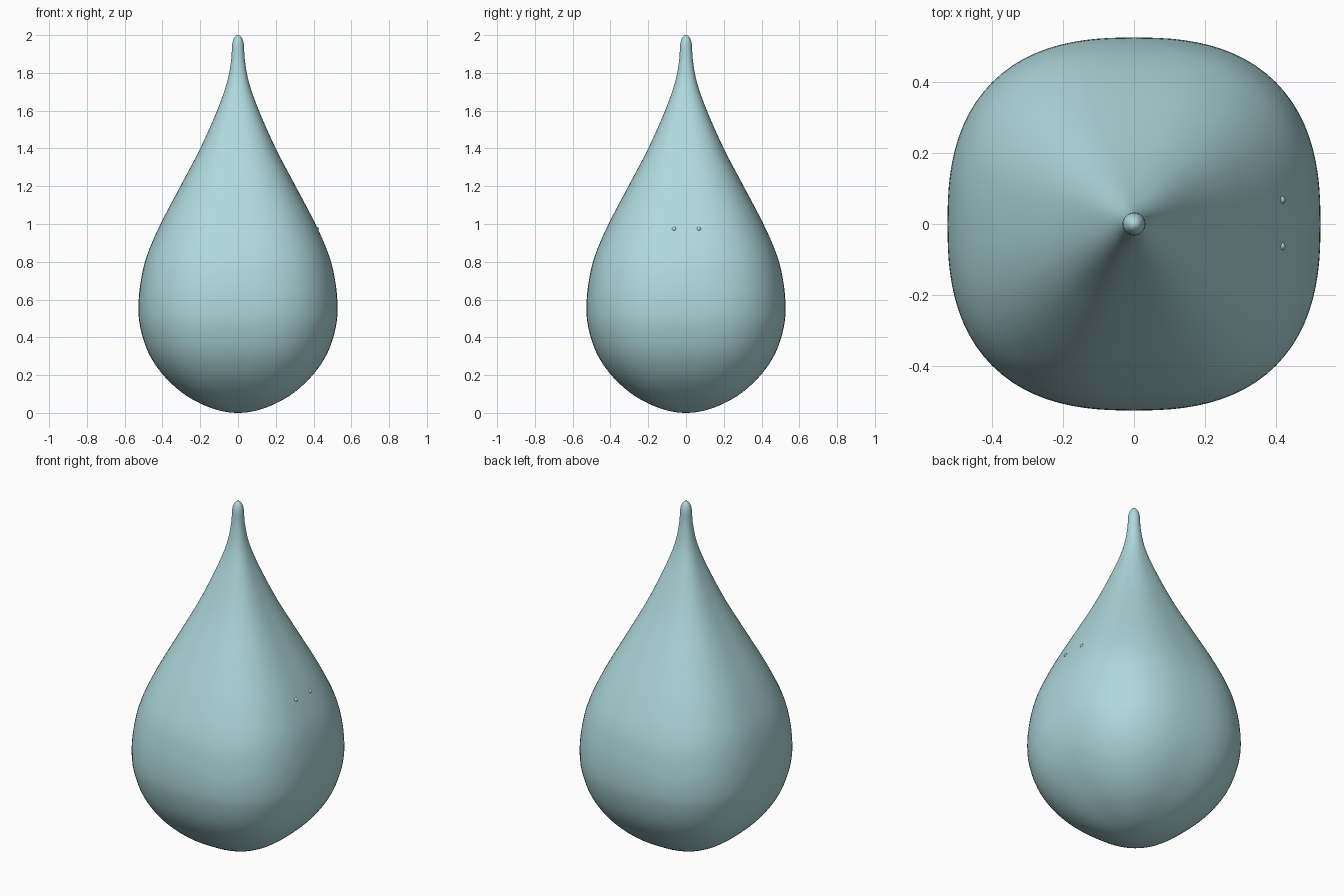
import bpy, bmesh, math
from mathutils import Vector

cube = bpy.data.objects.get("Cube")
if cube:
    bpy.data.objects.remove(cube, do_unlink=True)


def make_material(name, colour):
    mat = bpy.data.materials.new(name)
    mat.use_nodes = True
    mat.diffuse_color = colour
    mat.node_tree.nodes["Principled BSDF"].inputs["Base Color"].default_value = colour
    return mat


def smooth_path(points, steps):
    """Catmull-Rom curve through (radius, height) points, mirrored at both ends."""
    pts = [Vector(p) for p in points]
    pts = [Vector((-pts[1].x, pts[1].y))] + pts + [Vector((-pts[-2].x, pts[-2].y))]
    path = []
    for a, b, c, d in zip(pts, pts[1:], pts[2:], pts[3:]):
        for i in range(steps):
            t = i / steps
            path.append(0.5 * (2 * b + (c - a) * t + (2 * a - 5 * b + 4 * c - d) * t**2
                               + (3 * b - a - 3 * c + d) * t**3))
    return path[1:]


def squarish(angle, power):
    """Radius of a unit superellipse at an angle."""
    return (abs(math.cos(angle))**power + abs(math.sin(angle))**power) ** (-1 / power)


def add_object(name, bm, mat):
    bmesh.ops.recalc_face_normals(bm, faces=bm.faces[:])
    mesh = bpy.data.meshes.new(name)
    bm.to_mesh(mesh)
    bm.free()
    mesh.materials.append(mat)
    for poly in mesh.polygons:
        poly.use_smooth = True
    obj = bpy.data.objects.new(name, mesh)
    bpy.context.collection.objects.link(obj)
    return obj


pale_teal = make_material("pale teal", (0.43, 0.69, 0.72, 1))

# Drop body: rounded-square rings that turn circular at the tip
profile = [(0, 0), (0.1, 0.013), (0.2, 0.05), (0.3, 0.11), (0.4, 0.205), (0.475, 0.32),
           (0.517, 0.45), (0.527, 0.56), (0.516, 0.69), (0.483, 0.83), (0.41, 1.0),
           (0.305, 1.2), (0.2, 1.4), (0.111, 1.6), (0.058, 1.75), (0.036, 1.87),
           (0.031, 1.95), (0.019, 1.988), (0, 2)]
segments = 96
bm = bmesh.new()
rings = []
for radius, z in smooth_path(profile, 4):
    power = 2 + 0.53 * min(1, max(0, (1.9 - z) / 0.3))
    ring = []
    for i in range(segments):
        angle = math.tau * i / segments
        r = radius * squarish(angle, power)
        ring.append(bm.verts.new((r * math.cos(angle), r * math.sin(angle), z)))
    rings.append(ring)
for low, high in zip(rings, rings[1:]):
    for i in range(segments):
        j = (i + 1) % segments
        bm.faces.new((low[i], low[j], high[j], high[i]))
for ring, z in ((rings[0], 0), (rings[-1], 2)):
    pole = bm.verts.new((0, 0, z))
    for i in range(segments):
        bm.faces.new((ring[i], ring[(i + 1) % segments], pole))
add_object("drop_body", bm, pale_teal)

# Two tiny bumps just breaking the surface on the +x side
for name, y in (("front_bump", -0.063), ("back_bump", 0.068)):
    bm = bmesh.new()
    bmesh.ops.create_uvsphere(bm, u_segments=12, v_segments=8, radius=0.012)
    add_object(name, bm, pale_teal).location = (0.416, y, 0.973)
